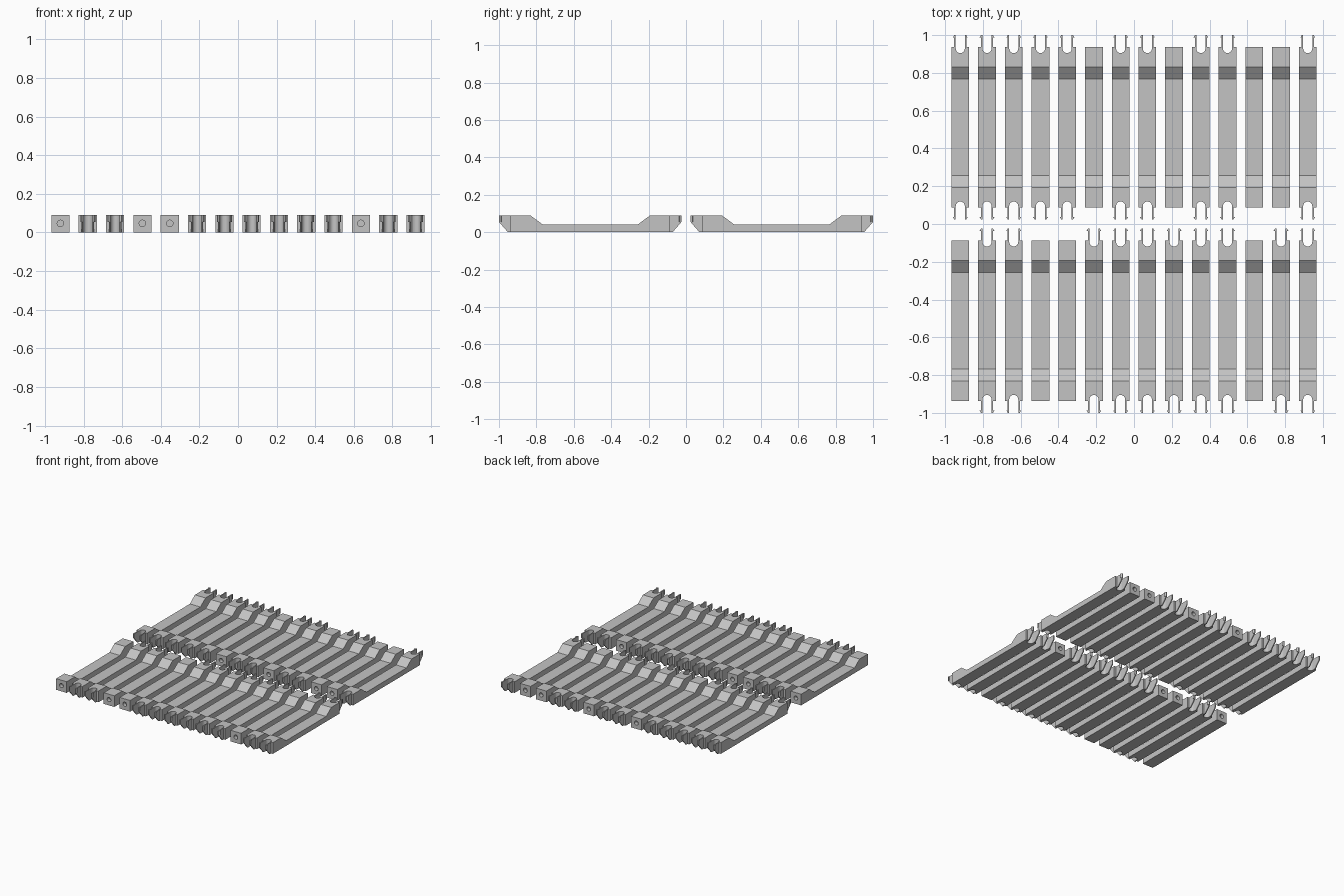
import bpy, bmesh, math
from mathutils import Matrix

cube = bpy.data.objects.get("Cube")
if cube:
    bpy.data.objects.remove(cube)

COLUMNS = 14
PITCH = 0.1415
HALF_WIDTH = 0.047
HALF_BODY = 0.425      # half length of the bar without prongs
HALF_TOTAL = 0.488     # half length to the prong tips
TOP = 0.09
SLOT = 0.024           # slot radius

grey = bpy.data.materials.new("plain grey")
grey.use_nodes = True
colour = (0.55, 0.55, 0.55, 1)
grey.diffuse_color = colour
grey.node_tree.nodes["Principled BSDF"].inputs["Base Color"].default_value = colour


def prism(bm, outline, start, end, axis="X"):
    """Extrude an outline: (y, z) along x, or (x, y) along z."""
    def place(p, d):
        return (d, p[0], p[1]) if axis == "X" else (p[0], p[1], d)
    a = [bm.verts.new(place(p, start)) for p in outline]
    b = [bm.verts.new(place(p, end)) for p in outline]
    faces = [bm.faces.new(a), bm.faces.new(b)]
    for i in range(len(a)):
        j = (i + 1) % len(a)
        faces.append(bm.faces.new((a[i], a[j], b[j], b[i])))
    bmesh.ops.recalc_face_normals(bm, faces=faces)


def new_object(name, bm):
    mesh = bpy.data.meshes.new(name)
    bm.to_mesh(mesh)
    bm.free()
    mesh.materials.append(grey)
    obj = bpy.data.objects.new(name, mesh)
    bpy.context.collection.objects.link(obj)
    return obj


def bar_body(bm, floor):
    half = [(HALF_BODY, 0), (HALF_BODY, TOP), (0.32, TOP), (0.255, floor)]
    outline = half + [(-y, z) for y, z in reversed(half)]
    prism(bm, outline, -HALF_WIDTH, HALF_WIDTH)


def add_prongs(bm):
    """Two thin hooked clips on each end."""
    for end in (-1, 1):
        side = [(HALF_BODY - 0.002, 0), (HALF_BODY + 0.015, 0), (HALF_TOTAL, 0.055),
                (HALF_TOTAL, TOP), (HALF_BODY - 0.002, TOP)]
        for s in (-1, 1):
            prism(bm, [(end * y, z) for y, z in side], s * SLOT, s * (SLOT + 0.008))
            hook = [(s * (SLOT + 0.007), end * (HALF_TOTAL - 0.014)),
                    (s * (SLOT + 0.015), end * (HALF_TOTAL - 0.012)),
                    (s * (SLOT + 0.007), end * HALF_TOTAL)]
            prism(bm, hook, 0.055, TOP, "Z")


def slot_cutter():
    """Round-bottomed slots through both ends."""
    bm = bmesh.new()
    for end in (-1, 1):
        arc = [(SLOT * math.cos(math.pi * i / 12),
                end * (HALF_BODY - 0.008 - SLOT * math.sin(math.pi * i / 12)))
               for i in range(13)]
        prism(bm, arc + [(-SLOT, end * 0.6), (SLOT, end * 0.6)], -0.1, 0.2, "Z")
    return new_object("slot_cutter", bm)


def hole_cutter():
    """Round sockets in both ends."""
    bm = bmesh.new()
    for end in (-1, 1):
        bmesh.ops.create_cone(
            bm, cap_ends=True, segments=20, radius1=0.017, radius2=0.017, depth=0.06,
            matrix=Matrix.Translation((0, end * HALF_BODY, 0.047))
            @ Matrix.Rotation(math.pi / 2, 4, "X"))
    return new_object("hole_cutter", bm)


def bar_mesh(name, floor, pronged):
    bm = bmesh.new()
    bar_body(bm, floor)
    body = new_object(name, bm)
    cutter = slot_cutter() if pronged else hole_cutter()
    cutter.hide_render = True
    cut = body.modifiers.new("cut ends", "BOOLEAN")
    cut.operation = "DIFFERENCE"
    cut.solver = "EXACT"
    cut.object = cutter
    bpy.context.view_layer.update()
    graph = bpy.context.evaluated_depsgraph_get()
    mesh = bpy.data.meshes.new_from_object(body.evaluated_get(graph))
    for helper in (body, cutter):
        bpy.data.objects.remove(helper)
    if pronged:
        bm = bmesh.new()
        bm.from_mesh(mesh)
        add_prongs(bm)
        bm.to_mesh(mesh)
        bm.free()
    mesh.materials.clear()
    mesh.materials.append(grey)
    mesh.shade_flat()
    mesh.name = name
    return mesh


clip_bar = bar_mesh("clip_bar", 0.042, True)
socket_bar = bar_mesh("socket_bar", 0.042, False)

# Two rows of bars, some with clips and some with sockets
rows = {"front": (-0.512, (0, 3, 4, 11)), "back": (0.512, (5, 8, 11, 12))}
for row, (y, sockets) in rows.items():
    for i in range(COLUMNS):
        kind = socket_bar if i in sockets else clip_bar
        bar = bpy.data.objects.new(f"{row}_{kind.name}_{i + 1}", kind)
        bar.location = ((i - (COLUMNS - 1) / 2) * PITCH, y, 0)
        bpy.context.collection.objects.link(bar)
